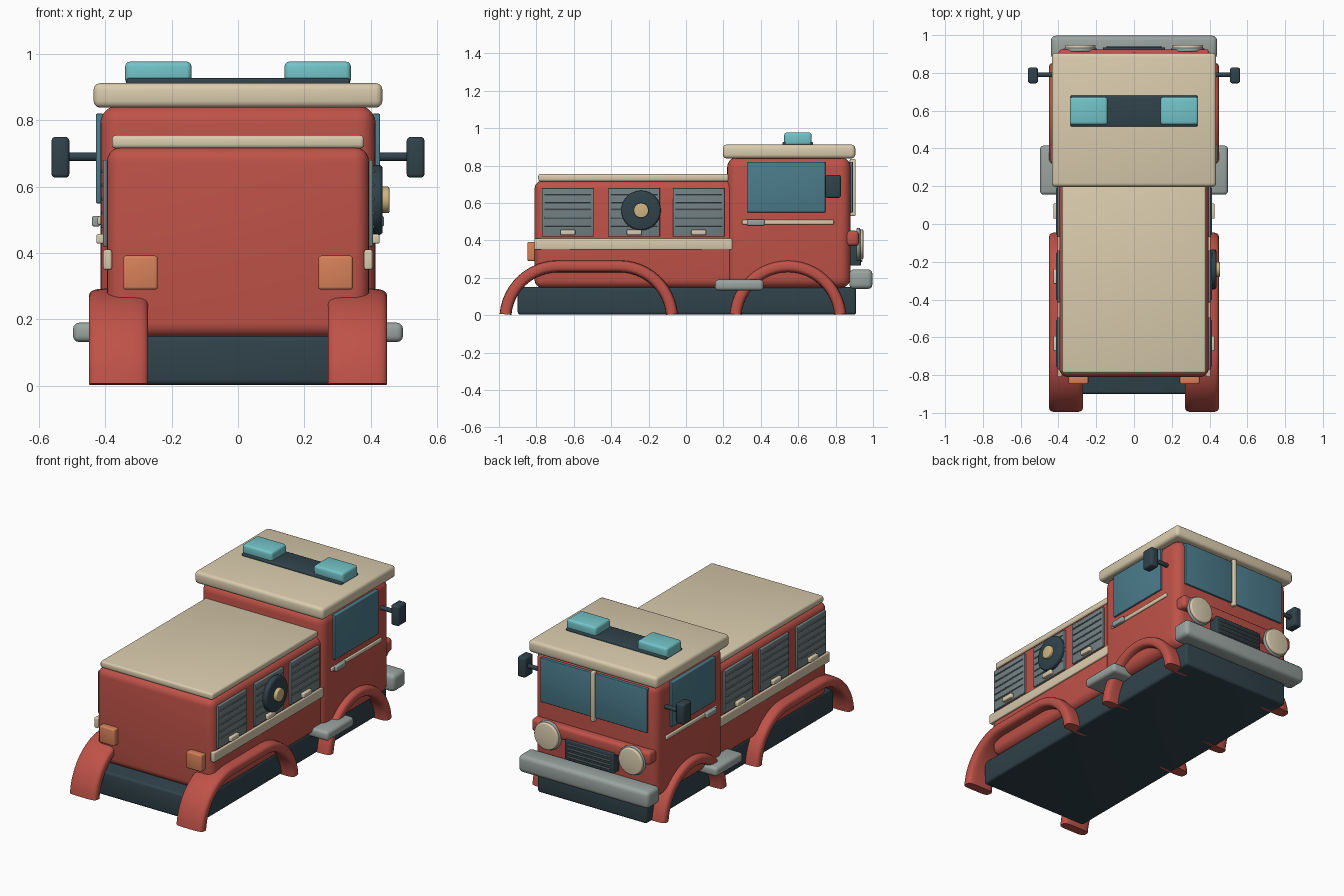
import bpy, bmesh, math
from mathutils import Matrix, Vector

if "Cube" in bpy.data.objects:
    bpy.data.objects.remove(bpy.data.objects["Cube"])

COLORS = {
    "red": (0.52, 0.085, 0.065), "cream": (0.70, 0.60, 0.42), "dark": (0.03, 0.055, 0.07),
    "glass": (0.07, 0.20, 0.26), "teal": (0.17, 0.55, 0.58), "orange": (0.68, 0.22, 0.10),
    "steel": (0.32, 0.37, 0.35), "shutter_grey": (0.17, 0.22, 0.23), "gold": (0.62, 0.46, 0.22),
}
MATS = {}
for key, rgb in COLORS.items():
    MATS[key] = bpy.data.materials.new(key)
    MATS[key].diffuse_color = (*rgb, 1)


def finish(bm, name, color):
    bmesh.ops.recalc_face_normals(bm, faces=bm.faces)
    mesh = bpy.data.meshes.new(name)
    bm.to_mesh(mesh)
    bm.free()
    ob = bpy.data.objects.new(name, mesh)
    bpy.context.collection.objects.link(ob)
    mesh.materials.append(MATS[color])
    bpy.ops.object.select_all(action='DESELECT')
    ob.select_set(True)
    bpy.context.view_layer.objects.active = ob
    bpy.ops.object.shade_smooth_by_angle(angle=math.radians(40))
    return ob


def box(name, color, xs, ys, zs, bevel=0.006, seg=3):
    """Rounded box spanning the given ranges."""
    bm = bmesh.new()
    bmesh.ops.create_cube(bm, size=1)
    lo, hi = Vector((xs[0], ys[0], zs[0])), Vector((xs[1], ys[1], zs[1]))
    for v in bm.verts:
        v.co = Vector((l + (c + 0.5) * (h - l) for l, c, h in zip(lo, v.co, hi)))
    bevel = min(bevel, 0.45 * min(abs(h - l) for l, h in zip(lo, hi)))
    bmesh.ops.bevel(bm, geom=bm.edges[:], offset=bevel, segments=seg, profile=0.5, affect='EDGES')
    return finish(bm, name, color)


def pair(name, color, xs, ys, zs, bevel=0.006):
    """The same box on the right and the left side."""
    box(name + "_right", color, xs, ys, zs, bevel)
    box(name + "_left", color, (-xs[1], -xs[0]), ys, zs, bevel)


def disc(name, color, center, radius, depth, axis, bevel=0.006):
    bm = bmesh.new()
    bmesh.ops.create_cone(bm, cap_ends=True, segments=32, radius1=radius, radius2=radius, depth=depth)
    rims = [e for e in bm.edges if any(len(f.verts) > 4 for f in e.link_faces)]
    bmesh.ops.bevel(bm, geom=rims, offset=bevel, segments=3, profile=0.5, affect='EDGES')
    turn = Matrix.Rotation(math.pi / 2, 4, 'Y' if axis == 'x' else 'X')
    bmesh.ops.transform(bm, matrix=Matrix.Translation(center) @ turn, verts=bm.verts)
    return finish(bm, name, color)


def fender(name, side, y_back, y_front):
    """Rounded flat section swept over one arch, or a long arch between two axles."""
    mid, z0, half_t, half_w, x_mid = 0.281, -0.02, 0.032, 0.09, 0.36
    section = []
    for i in range(20):
        a = 2 * math.pi * (i + 0.5) / 20
        c, s = math.cos(a), math.sin(a)
        section.append((half_w * math.copysign(abs(c) ** 0.4, c), half_t * math.copysign(abs(s) ** 0.6, s)))
    path = [(y_front, math.radians(5 + 85 * i / 12)) for i in range(13)]
    path += [(y_back, math.radians(90 + 85 * i / 12)) for i in range(0 if y_back != y_front else 1, 13)]
    bm = bmesh.new()
    rings = []
    for yc, a in path:
        rings.append([bm.verts.new((side * (x_mid + u), yc + (mid + v) * math.cos(a),
                                    z0 + (mid + v) * math.sin(a))) for u, v in section])
    for r0, r1 in zip(rings, rings[1:]):
        for i in range(20):
            j = (i + 1) % 20
            bm.faces.new((r0[i], r0[j], r1[j], r1[i]))
    bm.faces.new(rings[0])
    bm.faces.new(rings[-1])
    finish(bm, name, "red")


# Chassis, equipment body and cab
box("chassis", "dark", (-0.37, 0.37), (-0.90, 0.91), (0.003, 0.15), 0.015)
box("rear_body", "red", (-0.395, 0.395), (-0.81, 0.27), (0.145, 0.72), 0.045, 5)
box("cab", "red", (-0.415, 0.415), (0.22, 0.88), (0.145, 0.845), 0.055, 5)
box("rear_roof", "cream", (-0.38, 0.38), (-0.79, 0.235), (0.715, 0.755), 0.012)
box("cab_roof", "cream", (-0.435, 0.435), (0.197, 0.905), (0.838, 0.912), 0.02)

# Wheel arches
for side, label in ((1, "right"), (-1, "left")):
    fender("rear_fender_" + label, side, -0.685, -0.355)
    fender("front_fender_" + label, side, 0.545, 0.545)

# Roof light bar
box("light_bar_base", "dark", (-0.337, 0.337), (0.515, 0.68), (0.90, 0.927), 0.008)
pair("beacon", "teal", (0.14, 0.34), (0.525, 0.672), (0.908, 0.977), 0.015)

# Windows and door trim
pair("side_window", "glass", (0.405, 0.428), (0.325, 0.745), (0.55, 0.82), 0.004)
pair("windscreen", "glass", (0.012, 0.36), (0.87, 0.892), (0.55, 0.82), 0.004)
box("windscreen_divider", "cream", (-0.012, 0.012), (0.875, 0.907), (0.53, 0.835))
pair("door_trim", "cream", (0.405, 0.424), (0.30, 0.79), (0.485, 0.51))
pair("door_handle", "steel", (0.415, 0.44), (0.325, 0.42), (0.48, 0.512))

# Mirrors
for side, label in ((1, "right"), (-1, "left")):
    disc("mirror_arm_" + label, "dark", (side * 0.46, 0.79, 0.69), 0.013, 0.12, 'x', 0.002)
pair("mirror", "dark", (0.508, 0.562), (0.745, 0.828), (0.627, 0.75), 0.012)

# Side lockers with slatted shutters and pull handles
pair("side_stripe", "cream", (0.38, 0.406), (-0.81, 0.27), (0.35, 0.41))
for n, y in enumerate((-0.632, -0.277, 0.068)):
    pair(f"shutter_{n}", "shutter_grey", (0.385, 0.407), (y - 0.138, y + 0.138), (0.42, 0.68), 0.004)
    for k in range(5):
        z = 0.475 + 0.042 * k
        pair(f"shutter_{n}_slat_{k}", "shutter_grey", (0.40, 0.412), (y - 0.125, y + 0.125), (z, z + 0.008), 0.003)
    pair(f"locker_handle_{n}", "cream", (0.402, 0.427), (y - 0.04, y + 0.04), (0.428, 0.457))

# Hose reel on the right side only
disc("hose_reel", "dark", (0.418, -0.24, 0.56), 0.106, 0.036, 'x', 0.012)
disc("hose_reel_hub", "gold", (0.438, -0.24, 0.56), 0.04, 0.036, 'x', 0.005)

# Boarding steps
pair("boarding_step", "steel", (0.34, 0.497), (0.155, 0.415), (0.132, 0.19), 0.018)

# Bumper, lamp bar, headlights and grille
box("bumper", "steel", (-0.44, 0.44), (0.873, 0.997), (0.14, 0.245), 0.025)
box("headlight_bar", "red", (-0.40, 0.40), (0.84, 0.925), (0.37, 0.452), 0.02)
for side, label in ((1, "right"), (-1, "left")):
    disc("headlight_rim_" + label, "steel", (side * 0.285, 0.922, 0.378), 0.088, 0.02, 'y')
    disc("headlight_" + label, "cream", (side * 0.285, 0.933, 0.378), 0.081, 0.03, 'y', 0.008)
box("grille", "dark", (-0.165, 0.165), (0.87, 0.935), (0.265, 0.39))
for k in range(4):
    z = 0.285 + 0.025 * k
    box(f"grille_slat_{k}", "shutter_grey", (-0.145, 0.145), (0.925, 0.943), (z, z + 0.009), 0.003)

# Tail lights
pair("tail_light", "orange", (0.242, 0.346), (-0.848, -0.80), (0.29, 0.392), 0.008)

for m in bpy.data.materials:
    if m.users and not m.is_grease_pencil:
        m.use_nodes = True
        m.node_tree.nodes["Principled BSDF"].inputs["Base Color"].default_value = m.diffuse_color
